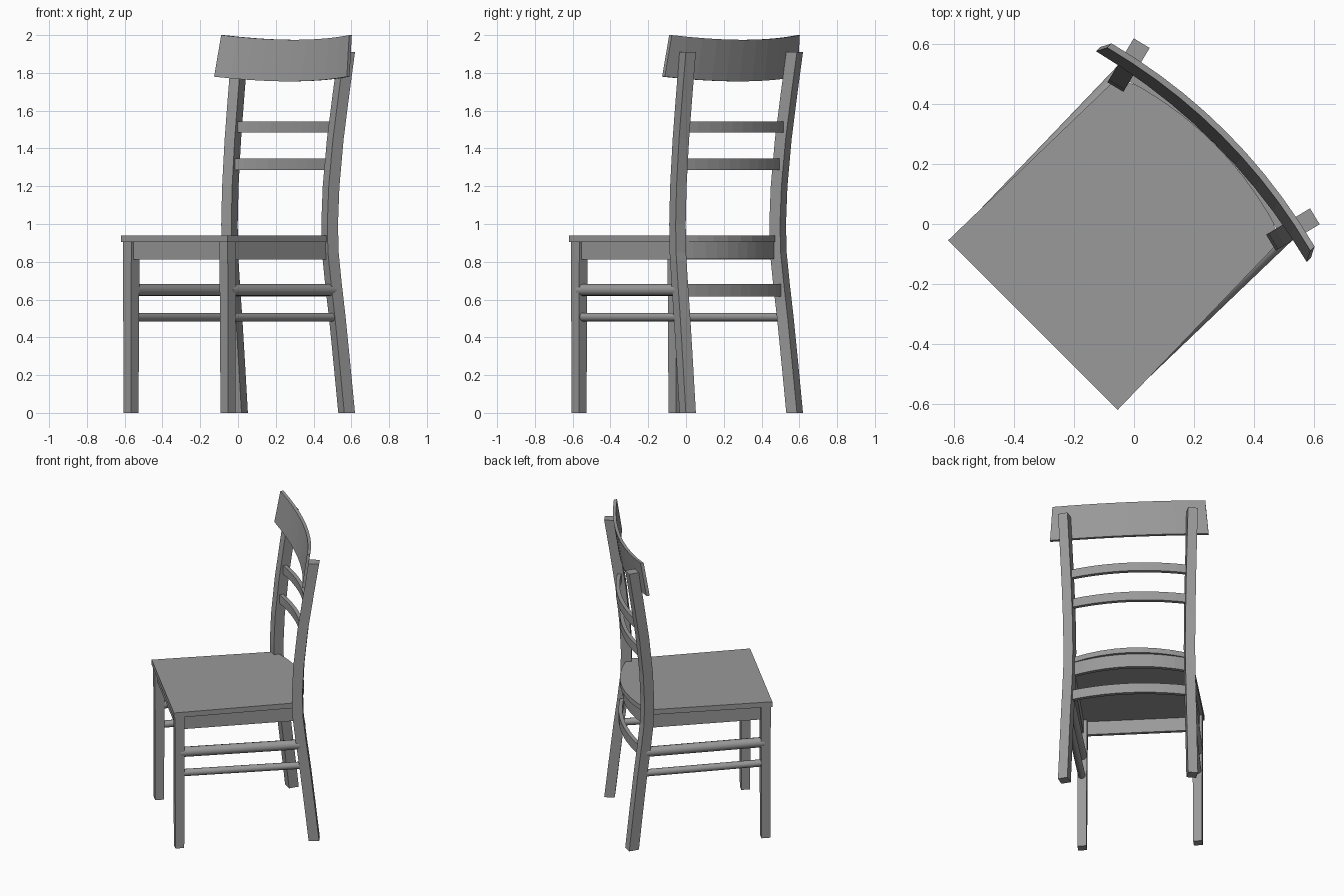
import bpy, bmesh, math
from math import pi, sin, cos

cube = bpy.data.objects.get("Cube")
if cube:
    bpy.data.objects.remove(cube, do_unlink=True)

wood = bpy.data.materials.new("grey_wood")
wood.use_nodes = True
GREY = (0.32, 0.32, 0.32, 1)
wood.diffuse_color = GREY
wood.node_tree.nodes["Principled BSDF"].inputs["Base Color"].default_value = GREY


def loft(name, rings, mirrored=False, smooth=False):
    """Skin a row of cross-sections, cap both ends, turn the part to the chair's heading."""
    bm = bmesh.new()
    rows = [[bm.verts.new(p) for p in ring] for ring in rings]
    n = len(rows[0])
    for a, b in zip(rows, rows[1:]):
        for i in range(n):
            j = (i + 1) % n
            bm.faces.new((a[i], a[j], b[j], b[i]))
    bm.faces.new(rows[0])
    bm.faces.new(rows[-1])
    bmesh.ops.recalc_face_normals(bm, faces=bm.faces)
    mesh = bpy.data.meshes.new(name)
    bm.to_mesh(mesh)
    bm.free()
    mesh.materials.append(wood)
    ob = bpy.data.objects.new(name, mesh)
    bpy.context.collection.objects.link(ob)
    ob.rotation_euler.z = -pi / 4
    if mirrored:
        ob.modifiers.new("Mirror", "MIRROR").use_mirror_merge = False
    if smooth:
        bpy.ops.object.select_all(action="DESELECT")
        ob.select_set(True)
        bpy.context.view_layer.objects.active = ob
        bpy.ops.object.shade_smooth_by_angle(angle=math.radians(40))
    return ob


def box_ring(u, v, z, hu, hv):
    return [(u - hu, v - hv, z), (u + hu, v - hv, z), (u + hu, v + hv, z), (u - hu, v + hv, z)]


def box(name, u, v, z, mirrored=False):
    ring = [(u[0], v[0]), (u[1], v[0]), (u[1], v[1]), (u[0], v[1])]
    return loft(name, [[(a, b, h) for a, b in ring] for h in z], mirrored)


def arc_rail(name, half, v, sag, z, thick, lean=0, taper=0, dip=0, steps=10):
    """Rail bowed backwards; may lean back, narrow upwards and dip in the middle."""
    rings = []
    for i in range(steps + 1):
        t = 2 * i / steps - 1
        bow = 1 - t * t
        y, drop = v + sag * bow, dip * bow
        lo, hi = half * t, (half - taper) * t
        rings.append([(lo, y, z[0] - drop), (lo, y + thick, z[0] - drop),
                      (hi, y + thick + lean, z[1] - drop), (hi, y + lean, z[1] - drop)])
    return loft(name, rings)


def rod(name, start, end, radius, sides=12):
    ring = [(radius * cos(2 * pi * k / sides), radius * sin(2 * pi * k / sides)) for k in range(sides)]
    return loft(name, [[(p[0] + a, p[1], p[2] + b) for a, b in ring] for p in (start, end)], True, True)


# Back posts: bent backwards above and below the seat, splayed outwards
POST_U, POST_V, SPLAY = 0.375, 0.311, math.radians(14)
bend = [(0, .105), (.25, .077), (.5, .048), (.68, .024), (.85, .004), (1, 0),
        (1.2, .009), (1.45, .035), (1.7, .072), (1.91, .105)]
rings = []
for z, s in bend:
    ring = []
    for a, b in ((-1, -1), (1, -1), (1, 1), (-1, 1)):
        across, along = a * .031, s + b * .033
        ring.append((POST_U + across * cos(SPLAY) + along * sin(SPLAY),
                     POST_V - across * sin(SPLAY) + along * cos(SPLAY), z))
    rings.append(ring)
loft("back_posts", rings, True)

# Front legs, slightly tapered
loft("front_legs", [box_ring(.363, -.438, 0, .028, .028),
                    box_ring(.361, -.438, .906, .031, .031)], True)

# Seat board with a bowed back edge
outline = [(-.385, .285), (-.40, -.477), (.40, -.477), (.385, .285)]
for i in range(9):
    t = 1 - i / 4
    outline.append((.36 * t, .315 + .095 * (1 - t * t)))
loft("seat", [[(u, v, z) for u, v in outline] for z in (.905, .94)])

# Aprons under the seat
box("front_apron", (-.35, .35), (-.452, -.43), (.812, .906))
box("side_aprons", (.353, .375), (-.42, .3), (.812, .906), True)
arc_rail("back_apron", .36, .285, .08, (.815, .906), .025)

# Stretchers between the legs
rod("upper_side_stretchers", (.363, -.43, .65), (.38, .335, .65), .032)
rod("lower_side_stretchers", (.363, -.43, .507), (.384, .355, .507), .023)
arc_rail("back_stretcher", .375, .325, .06, (.617, .683), .025)

# Backrest slats and crest board
arc_rail("lower_slat", .37, .318, .06, (1.287, 1.347), .025)
arc_rail("upper_slat", .375, .342, .06, (1.485, 1.543), .025)
arc_rail("crest_board", .497, .318, .062, (1.78, 2.0), .02, lean=.035, taper=.018, dip=.025)
